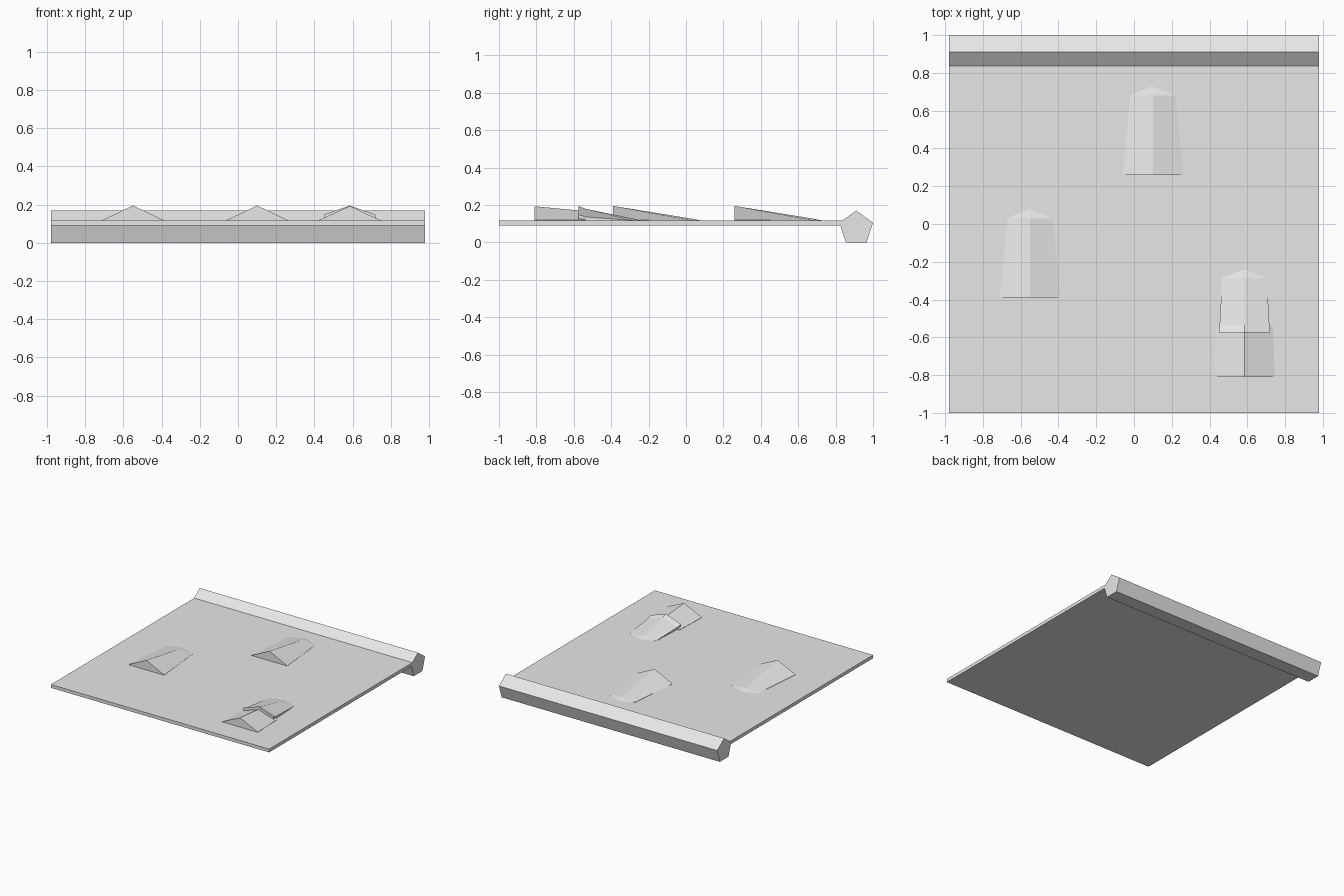
import bpy
from math import sin, cos, tau

if "Cube" in bpy.data.objects:
    bpy.data.objects.remove(bpy.data.objects["Cube"])

grey = bpy.data.materials.new("light_grey")
grey.use_nodes = True
COLOUR = (0.8, 0.8, 0.8, 1)
grey.diffuse_color = COLOUR
grey.node_tree.nodes["Principled BSDF"].inputs["Base Color"].default_value = COLOUR

HALF_WIDTH = 0.98
PLATE_TOP = 0.117


def loft(name, sections):
    """Join matching cross-sections into a closed, flat-shaded solid."""
    n = len(sections[0])
    verts = [p for section in sections for p in section]
    faces = [tuple(range(n)), tuple(reversed(range(len(verts) - n, len(verts))))]
    for s in range(len(sections) - 1):
        for i in range(n):
            j = (i + 1) % n
            faces.append((s * n + j, s * n + i, (s + 1) * n + i, (s + 1) * n + j))
    mesh = bpy.data.meshes.new(name)
    mesh.from_pydata(verts, [], faces)
    mesh.validate()
    mesh.materials.append(grey)
    obj = bpy.data.objects.new(name, mesh)
    bpy.context.collection.objects.link(obj)
    return obj


def extrude_x(name, profile):
    return loft(name, [[(x, y, z) for y, z in profile]
                       for x in (HALF_WIDTH, -HALF_WIDTH)])


def barb(name, x, y, stations):
    """Gabled wedge; stations are (distance back, half width, eave z, ridge z)."""
    floor = PLATE_TOP - 0.01
    return loft(name, [[(x - w, y + d, floor), (x + w, y + d, floor),
                        (x + w, y + d, eave), (x, y + d, ridge),
                        (x - w, y + d, eave)]
                       for d, w, eave, ridge in stations])


# Thin flat plate, running into the beam
extrude_x("plate", [(-1, 0.09), (0.9, 0.09), (0.9, PLATE_TOP), (-1, PLATE_TOP)])

# Five-sided beam along the back edge
RADIUS = 0.094
extrude_x("back_beam", [(0.91 + RADIUS * sin(-i * tau / 5),
                         0.076 + RADIUS * cos(i * tau / 5)) for i in range(5)])

# Two whole barbs tapering to the back
whole = [(0, 0.16, 0.119, 0.195), (0.42, 0.12, 0.118, 0.127),
         (0.475, 0.002, 0.115, 0.116)]
barb("middle_barb", 0.1, 0.26, whole)
barb("right_barb", -0.55, -0.39, whole)

# Broken barb: flat-ridged front and a lifted tip behind it
barb("left_barb_front", 0.585, -0.81,
     [(0, 0.16, 0.119, 0.193), (0.27, 0.15, 0.119, 0.168)])
barb("left_barb_tip", 0.585, -0.575,
     [(0, 0.135, 0.148, 0.195), (0.04, 0.132, 0.136, 0.179),
      (0.29, 0.118, 0.118, 0.128), (0.34, 0.002, 0.115, 0.116)])
